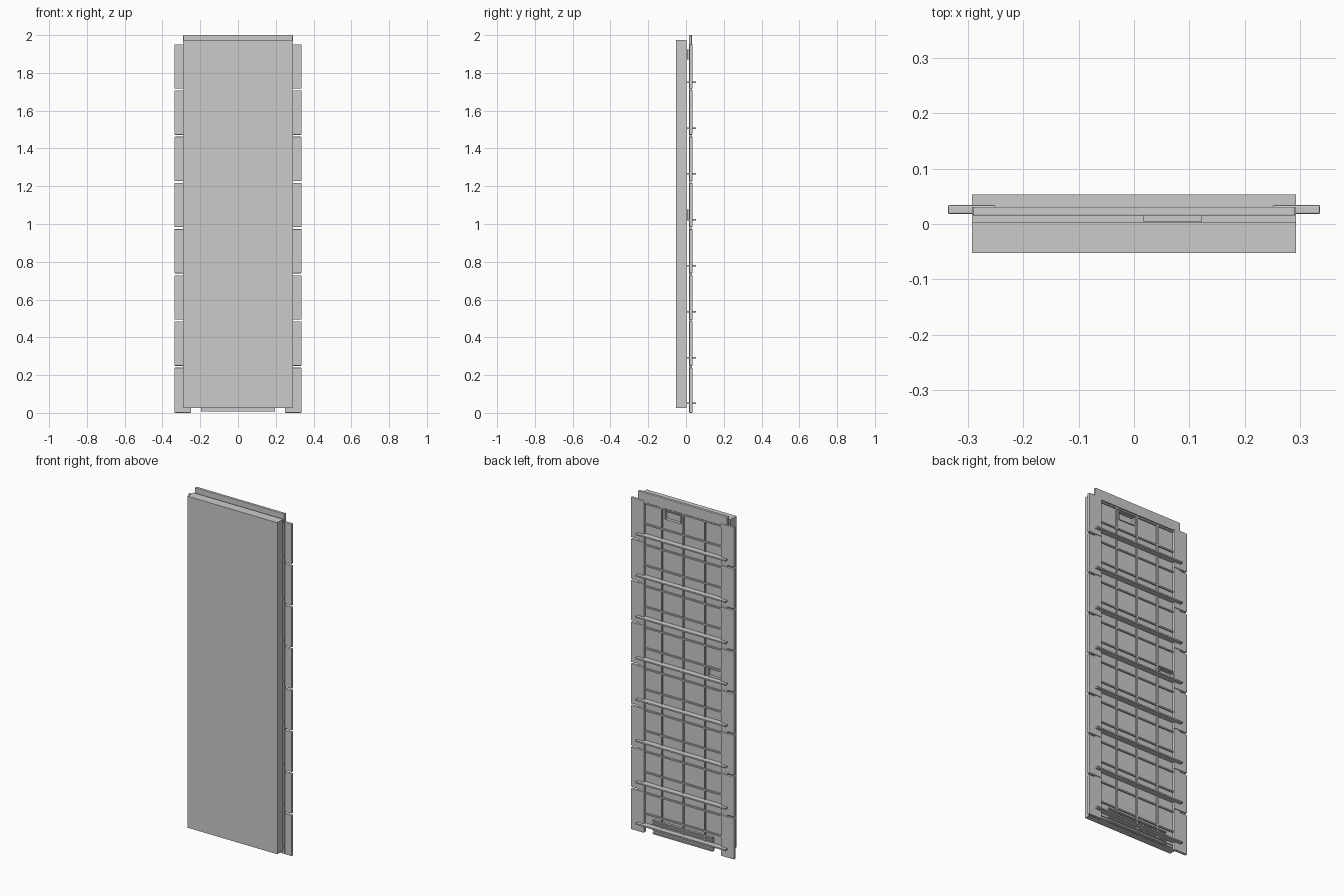
import bpy, bmesh
from mathutils import Matrix, Vector

if "Cube" in bpy.data.objects:
    bpy.data.objects.remove(bpy.data.objects["Cube"])


def boxes(name, parts, bevel=0.0):
    """One object from a list of (x0, x1, y0, y1, z0, z1) boxes."""
    bm = bmesh.new()
    for x0, x1, y0, y1, z0, z1 in parts:
        size = (x1 - x0, y1 - y0, z1 - z0)
        mid = Vector(((x0 + x1) / 2, (y0 + y1) / 2, (z0 + z1) / 2))
        bmesh.ops.create_cube(bm, size=1, matrix=Matrix.Translation(mid) @ Matrix.Diagonal((*size, 1)))
    me = bpy.data.meshes.new(name)
    bm.to_mesh(me)
    bm.free()
    ob = bpy.data.objects.new(name, me)
    bpy.context.collection.objects.link(ob)
    if bevel:
        m = ob.modifiers.new("bevel", 'BEVEL')
        m.width = bevel
        m.segments = 2
    return ob


PITCH = 0.2445
slat_z = [0.05 + i * 0.243 for i in range(8)]

# thick front slab
boxes("front_slab", [(-0.292, 0.292, -0.052, 0.003, 0.027, 1.975)])

# side stiles, split into eight plates each, with a spine behind the gaps
for side, s in (("left", -1), ("right", 1)):
    def span(a, b):
        return (min(s * a, s * b), max(s * a, s * b))
    boxes(side + "_stile_plates",
          [(*span(0.25, 0.336), 0.018, 0.034, i * PITCH + (0.005 if i else 0), (i + 1) * PITCH - 0.005)
           for i in range(8)], 0.003)
    boxes(side + "_stile_spine", [(*span(0.25, 0.292), 0.016, 0.030, 0.005, 1.96)])

# top rail
boxes("top_rail", [(-0.29, 0.29, 0.015, 0.031, 1.94, 2.0)], 0.002)

# recessed back plate, pierced by two pockets
pockets = [(0.02, 0.12, 1.875, 1.92), (-0.248, -0.16, 1.03, 1.073)]
plate = boxes("back_plate", [(-0.25, 0.25, 0.015, 0.019, 0.03, 1.94)])
cutter = boxes("pocket_cutter", [(a, b, 0.0, 0.04, c, d) for a, b, c, d in pockets])
cutter.hide_render = True
mod = plate.modifiers.new("pockets", 'BOOLEAN')
mod.object = cutter
mod.solver = 'EXACT'
bpy.context.view_layer.objects.active = plate
bpy.ops.object.modifier_apply(modifier=mod.name)
bpy.data.objects.remove(cutter)

# pocket walls and floors
t = 0.003
for n, (a, b, c, d) in enumerate(pockets):
    boxes(f"pocket_{n + 1}", [(a, b, 0.004, 0.006, c, d),
                              (a - t, a, 0.004, 0.024, c, d), (b, b + t, 0.004, 0.024, c, d),
                              (a - t, b + t, 0.004, 0.024, c - t, c), (a - t, b + t, 0.004, 0.024, d, d + t)])

# rib grid on the back plate
boxes("vertical_ribs", [(x - 0.004, x + 0.004, 0.018, 0.027, 0.03, 1.94) for x in (-0.14, 0, 0.14)])
boxes("horizontal_ribs", [(-0.25, 0.25, 0.018, 0.027, z + o - 0.004, z + o + 0.004)
                          for z in slat_z for o in (0.061, 0.182) if z + o < 1.94])

# long horizontal slats standing out at the back
boxes("back_slats", [(-0.292, 0.292, 0.003, 0.053, z - 0.004, z + 0.004) for z in slat_z])

# bottom lip with louvre bars
boxes("bottom_lip", [(-0.195, 0.195, 0.015, 0.022, 0.008, 0.09)])
boxes("bottom_louvres", [(-0.195, 0.195, 0.02, 0.032, z, z + 0.007) for z in (0.008, 0.028, 0.065, 0.083)])
